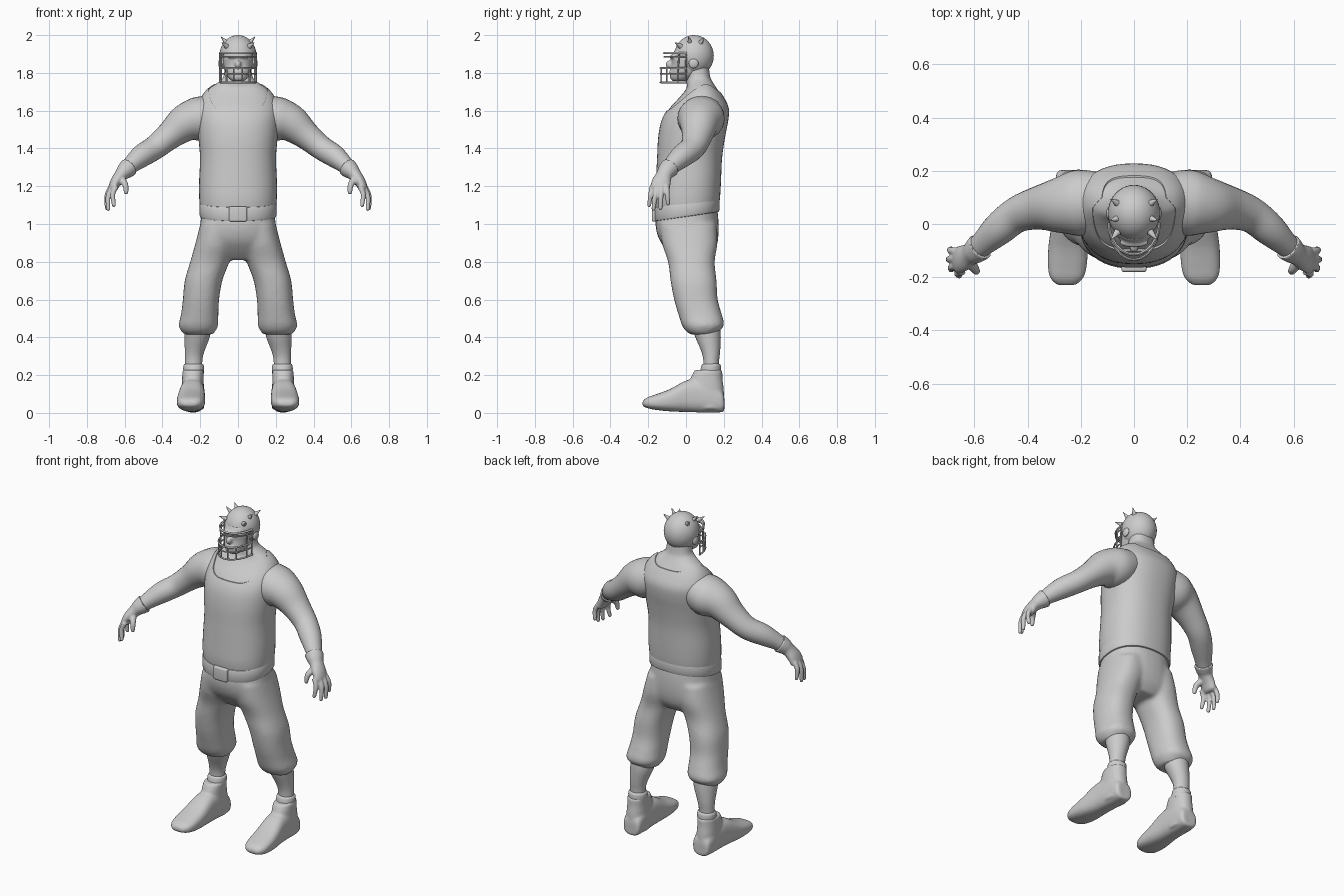
import bpy, bmesh, math
from mathutils import Vector, Matrix

if "Cube" in bpy.data.objects:
    bpy.data.objects.remove(bpy.data.objects["Cube"])

grey = bpy.data.materials.new("plain_grey")
grey.diffuse_color = (0.6, 0.6, 0.6, 1)
grey.use_nodes = True
grey.node_tree.nodes["Principled BSDF"].inputs["Base Color"].default_value = grey.diffuse_color


def smooth_rings(rings, steps=4):
    """Catmull-Rom interpolation of a list of number tuples."""
    out = []
    for i in range(len(rings) - 1):
        p = [rings[max(i - 1, 0)], rings[i], rings[i + 1], rings[min(i + 2, len(rings) - 1)]]
        for s in range(steps):
            t = s / steps
            out.append(tuple(
                0.5 * (2 * b + (c - a) * t + (2 * a - 5 * b + 4 * c - d) * t * t
                       + (3 * b - a - 3 * c + d) * t ** 3) for a, b, c, d in zip(*p)))
    return out + [tuple(rings[-1])]


def skin(bm, loops):
    """Bridge closed loops of points and cap both ends."""
    vs = [[bm.verts.new(p) for p in loop] for loop in loops]
    n = len(vs[0])
    for a, b in zip(vs, vs[1:]):
        for i in range(n):
            bm.faces.new((a[i], a[(i + 1) % n], b[(i + 1) % n], b[i]))
    bm.faces.new(vs[0][::-1])
    bm.faces.new(vs[-1])


def spow(v, e):
    return math.copysign(abs(v) ** e, v)


def levels(bm, rings, axis='z', power=2.3, n=32, grow=0.0, steps=4):
    """Loft of (height, x0, x1, b0, b1) rings; b is y (axis z) or z (axis y)."""
    loops = []
    for h, x0, x1, b0, b1 in smooth_rings(rings, steps):
        loop = []
        for i in range(n):
            t = 2 * math.pi * i / n
            x = (x0 + x1) / 2 + ((x1 - x0) / 2 + grow) * spow(math.cos(t), 2 / power)
            b = (b0 + b1) / 2 + ((b1 - b0) / 2 + grow) * spow(math.sin(t), 2 / power)
            loop.append((x, b, h) if axis == 'z' else (x, h, b))
        loops.append(loop)
    skin(bm, loops)


def tube(bm, pts, n=20, ref=(0, 1, 0), steps=4):
    """Loft along a path of (x, y, z, radius along ref, other radius)."""
    pts = smooth_rings(pts, steps)
    loops = []
    for i, p in enumerate(pts):
        t = (Vector(pts[min(i + 1, len(pts) - 1)][:3]) - Vector(pts[max(i - 1, 0)][:3])).normalized()
        r = Vector(ref)
        u = (r - t * r.dot(t)).normalized()
        v = t.cross(u)
        loops.append([Vector(p[:3]) + u * p[3] * math.cos(2 * math.pi * k / n)
                      + v * p[4] * math.sin(2 * math.pi * k / n) for k in range(n)])
    skin(bm, loops)


def ball(bm, c, r, segs=24):
    bmesh.ops.create_uvsphere(bm, u_segments=segs, v_segments=segs // 2, radius=1,
                              matrix=Matrix.Translation(c) @ Matrix.Diagonal((*r, 1)))


def box(bm, c, s, bevel=0.01):
    geo = bmesh.ops.create_cube(bm, size=1, matrix=Matrix.Translation(c) @ Matrix.Diagonal((*s, 1)))
    edges = list({e for v in geo['verts'] for e in v.link_edges})
    bmesh.ops.bevel(bm, geom=edges, offset=bevel, segments=4, affect='EDGES', profile=0.5)


def finish(name, bm, mirror=False, voxel=0, relax=0, cutter=None):
    bmesh.ops.recalc_face_normals(bm, faces=bm.faces)
    me = bpy.data.meshes.new(name)
    bm.to_mesh(me)
    bm.free()
    me.materials.append(grey)
    ob = bpy.data.objects.new(name, me)
    bpy.context.collection.objects.link(ob)
    bpy.ops.object.select_all(action='DESELECT')
    ob.select_set(True)
    bpy.context.view_layer.objects.active = ob
    if voxel:
        m = ob.modifiers.new("merge", 'REMESH')
        m.mode, m.voxel_size = 'VOXEL', voxel
    if relax:
        m = ob.modifiers.new("relax", 'SMOOTH')
        m.factor, m.iterations = 0.5, relax
    if cutter:
        m = ob.modifiers.new("cut", 'BOOLEAN')
        m.operation, m.object, m.solver = 'DIFFERENCE', cutter, 'EXACT'
    if mirror:
        m = ob.modifiers.new("mirror", 'MIRROR')
        m.use_mirror_merge = False
    for m in list(ob.modifiers):
        bpy.ops.object.modifier_apply(modifier=m.name)
    bpy.ops.object.shade_smooth_by_angle(angle=math.radians(45))
    if cutter:
        cutter.hide_render = True
        cutter.hide_set(True)
    return ob


def sym(z, x, y0, y1):
    return (z, -x, x, y0, y1)


# torso skin and neck
trunk = [sym(1.06, .19, -.15, .16), sym(1.13, .198, -.157, .172), sym(1.22, .199, -.153, .178),
         sym(1.35, .194, -.146, .184), sym(1.46, .203, -.14, .2), sym(1.55, .21, -.122, .217),
         sym(1.615, .208, -.085, .219), sym(1.67, .188, -.035, .194), sym(1.715, .155, 0, .165),
         sym(1.75, .105, .005, .142), sym(1.78, .077, .005, .128), sym(1.84, .07, 0, .12)]
bm = bmesh.new()
levels(bm, trunk, n=48)
finish("torso", bm)

# sleeveless vest with scooped neckline
bm = bmesh.new()
levels(bm, [(-.4, -.158, .158, 1.6, 2.1), (.06, -.158, .158, 1.6, 2.1),
            (.1, -.13, .13, 1.69, 2.1), (.4, -.12, .12, 1.725, 2.1)], 'y', 4.5, 40, steps=1)
neck_cutter = finish("neckline_cutter", bm)
bm = bmesh.new()
levels(bm, trunk[:-2], n=48, grow=.007)
finish("vest", bm, cutter=neck_cutter)

# arms
bm = bmesh.new()
tube(bm, [(.10, .09, 1.60, .10, .09), (.20, .08, 1.56, .125, .115), (.28, .07, 1.533, .105, .1),
          (.36, .06, 1.47, .082, .075), (.44, .035, 1.405, .068, .064), (.51, -.02, 1.36, .062, .06),
          (.57, -.075, 1.31, .047, .045), (.61, -.11, 1.27, .038, .036)], 28)
finish("arms", bm, mirror=True)

# gloves: cuff, palm, fingers and thumb
bm = bmesh.new()
tube(bm, [(.578, -.085, 1.30, .054, .052), (.60, -.103, 1.28, .048, .045), (.618, -.115, 1.26, .042, .036),
          (.645, -.13, 1.225, .05, .03), (.662, -.137, 1.19, .05, .024), (.667, -.138, 1.175, .036, .014)], 24)
for a, b in (((.645, -.178), (.657, -.195, 1.10)), ((.663, -.155), (.687, -.172, 1.08)),
             ((.67, -.13), (.694, -.135, 1.083)), ((.668, -.104), (.688, -.095, 1.108))):
    tip = Vector(b)
    mid = (Vector((*a, 1.195)) + tip) / 2 + Vector((.012, 0, .01))
    tube(bm, [(*a, 1.2, .015, .015), (*mid, .0135, .0135), (*tip, .011, .011)], 12)
    ball(bm, tip, (.011, .011, .011), 12)
tube(bm, [(.625, -.13, 1.245, .022, .022), (.598, -.17, 1.21, .017, .017), (.592, -.18, 1.168, .012, .012)], 12)
ball(bm, (.592, -.18, 1.168), (.012, .012, .012), 12)
finish("gloves", bm, mirror=True, voxel=.005, relax=3)

# trousers gathered below the knee
bm = bmesh.new()
levels(bm, [sym(1.09, .19, -.15, .165), sym(1.0, .2, -.162, .173), sym(.92, .213, -.143, .17),
            sym(.86, .2, -.10, .155), sym(.81, .13, -.05, .12)])
for s in (1, -1):
    rings = [(1.0, 0, .2, -.14, .16), (.9, .008, .225, -.128, .167), (.8, .045, .253, -.095, .152),
             (.7, .083, .282, -.082, .162), (.6, .1, .292, -.063, .168), (.52, .104, .302, -.04, .19),
             (.465, .105, .314, -.022, .202), (.432, .12, .3, .0, .175), (.415, .135, .285, .025, .16)]
    levels(bm, [(z, s * a, s * b, c, d) for z, a, b, c, d in rings])
finish("trousers", bm, voxel=.012, relax=6)

# belt, tilted up at the back
bm = bmesh.new()
levels(bm, [sym(z, .205 - i, -.168 + i, .178 - i) for z, i in
            ((1.036, .02), (1.04, .004), (1.05, 0), (1.1, 0), (1.112, .004), (1.116, .02))], n=48, steps=1)
for v in bm.verts:
    v.co.z += v.co.y * .147
finish("belt", bm)
bm = bmesh.new()
box(bm, (0, -.165, 1.053), (.094, .03, .08), .008)
finish("belt_buckle", bm)

# shins and socks
bm = bmesh.new()
levels(bm, [(.46, .14, .285, .03, .18), (.4, .15, .284, .05, .184), (.32, .18, .281, .083, .18),
            (.26, .19, .28, .093, .174), (.15, .19, .28, .09, .175)], power=2)
finish("shins", bm, mirror=True)
bm = bmesh.new()
levels(bm, [(.2, .182, .288, .07, .185), (.235, .18, .29, .078, .186),
            (.255, .183, .287, .085, .182), (.262, .195, .275, .1, .17)], power=2)
finish("socks", bm, mirror=True)

# boots: foot and ankle shaft
bm = bmesh.new()
levels(bm, [(.203, .2, .275, .015, .08), (.19, .182, .292, .004, .12), (.12, .177, .3, .002, .17),
            (.02, .176, .308, .004, .178), (-.085, .174, .322, .008, .126), (-.16, .178, .324, .016, .098),
            (-.205, .192, .314, .025, .082), (-.23, .22, .288, .036, .062)], 'y', 2.7)
levels(bm, [(.02, .18, .296, .05, .2), (.12, .18, .298, .02, .2), (.18, .182, .296, .025, .193),
            (.215, .182, .294, .04, .192), (.228, .184, .292, .048, .19)])
finish("boots", bm, mirror=True, voxel=.008, relax=3)

# head with nose
bm = bmesh.new()
levels(bm, [sym(1.757, .03, -.07, -.01), sym(1.77, .048, -.083, .03), sym(1.8, .066, -.084, .08),
            sym(1.84, .076, -.076, .11), sym(1.88, .08, -.077, .12), sym(1.92, .078, -.06, .12)])
ball(bm, (0, -.086, 1.845), (.017, .022, .022), 16)
ball(bm, (0, -.07, 1.885), (.058, .018, .011), 16)
ball(bm, (0, -.08, 1.805), (.03, .01, .012), 16)
finish("head", bm, voxel=.006, relax=2)

# helmet shell with open face
bm = bmesh.new()
box(bm, (0, -.2, 1.755), (.4, .41, .3), .03)
face_cutter = finish("face_cutter", bm)
bm = bmesh.new()
ball(bm, (0, .042, 1.89), (.098, .105, .11), 40)
finish("helmet", bm, cutter=face_cutter)
bm = bmesh.new()
ball(bm, (.093, .04, 1.85), (.011, .026, .026), 20)
finish("ear_guards", bm, mirror=True)

# helmet spikes
bm = bmesh.new()
for y, z in ((-.035, 1.945), (.02, 1.966), (.08, 1.964)):
    d = (Vector((.066, y, z)) - Vector((0, .04, 1.895))).normalized()
    rot = d.to_track_quat('Z', 'Y').to_matrix().to_4x4()
    base = Vector((.066, y, z))
    bmesh.ops.create_cone(bm, cap_ends=True, segments=14, radius1=.014, radius2=.001, depth=.044,
                          matrix=Matrix.Translation(base + d * .014) @ rot)
finish("helmet_spikes", bm, mirror=True)


# face cage: curved bars and uprights
def cage(deg, z):
    a = math.radians(deg)
    depth = .125 + (.015 if z < 1.85 else -.005)
    return (.095 * math.sin(a), .005 - depth * math.cos(a), z)


bm = bmesh.new()
for z, r in ((1.905, .006), (1.885, .004), (1.825, .005), (1.795, .004), (1.75, .005)):
    tube(bm, [(*cage(d, z), r, r) for d in range(-90, 91, 15)], 8, (0, 0, 1), 1)
for d, top in ((14, 1.825), (40, 1.825), (70, 1.905), (88, 1.905)):
    for s in (1, -1):
        tube(bm, [(*cage(s * d, z), .0045, .0045) for z in (top, 1.825 - .01, 1.75)], 8, (0, 1, 0), 1)
finish("face_cage", bm)
